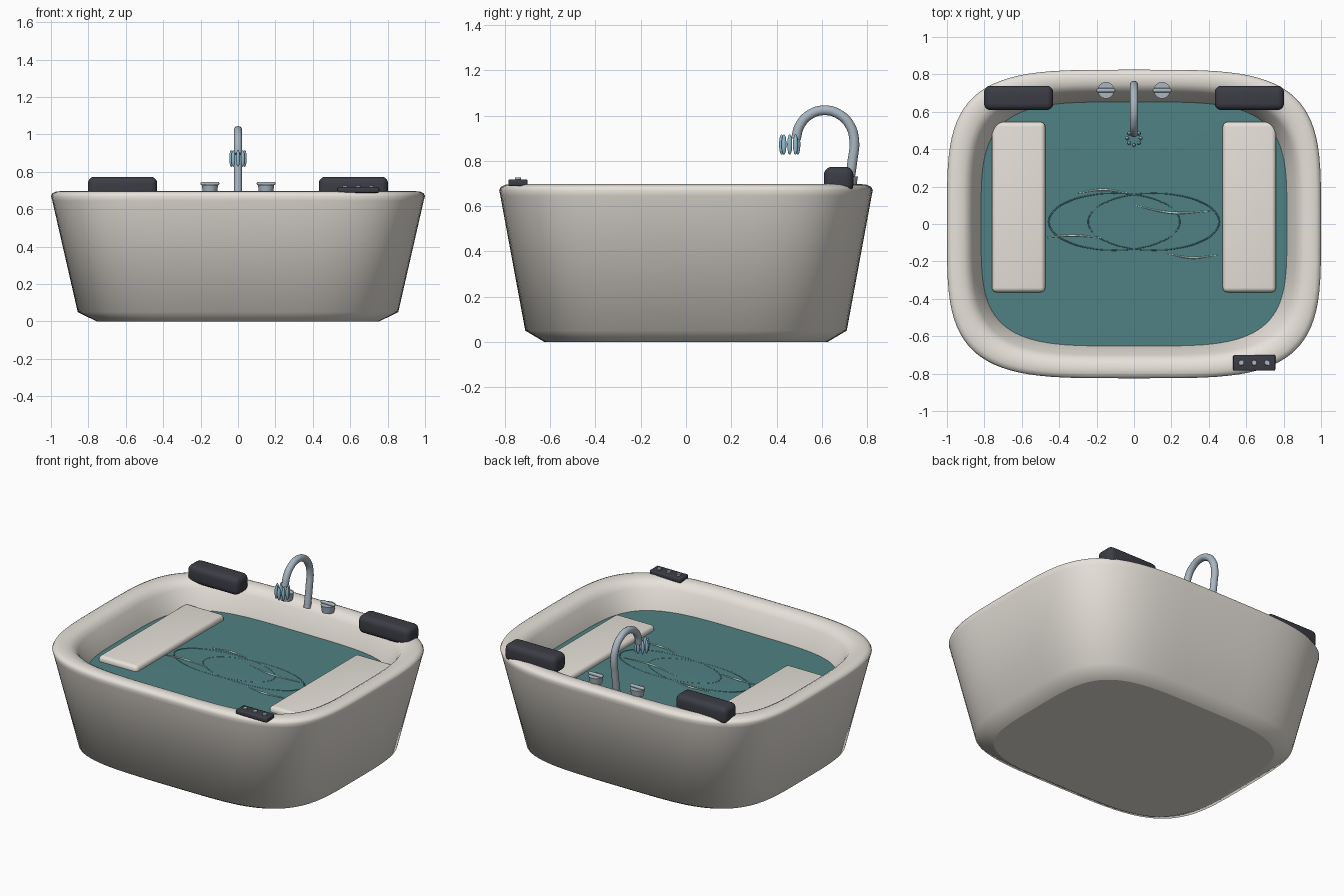
import bpy, bmesh, math
from mathutils import Vector

if "Cube" in bpy.data.objects:
    bpy.data.objects.remove(bpy.data.objects["Cube"])


def mat(name, rgb):
    m = bpy.data.materials.new(name)
    m.diffuse_color = (*rgb, 1)
    m.use_nodes = True
    m.node_tree.nodes["Principled BSDF"].inputs["Base Color"].default_value = m.diffuse_color
    return m


SHELL = mat("shell", (0.80, 0.76, 0.70))
WATER = mat("water", (0.08, 0.22, 0.23))
DARK = mat("dark", (0.045, 0.047, 0.06))
METAL = mat("metal", (0.40, 0.47, 0.53))
DROP = mat("drop", (0.30, 0.52, 0.66))
FOAM = mat("foam", (0.55, 0.82, 0.78))


def finish(obj, material, angle=40):
    obj.data.materials.clear()
    obj.data.materials.append(material)
    bpy.ops.object.select_all(action='DESELECT')
    obj.select_set(True)
    bpy.context.view_layer.objects.active = obj
    bpy.ops.object.shade_smooth_by_angle(angle=math.radians(angle))
    return obj


def from_bmesh(name, bm, material, angle=40):
    me = bpy.data.meshes.new(name)
    bm.to_mesh(me)
    bm.free()
    obj = bpy.data.objects.new(name, me)
    bpy.context.collection.objects.link(obj)
    return finish(obj, material, angle)


def loft(name, rings, material, angle, n=4.0, seg=96, cap_start=True):
    """Stack of superellipse rings, each (half x, half y, z)."""
    bm = bmesh.new()
    loops = []
    for a, b, z in rings:
        loop = []
        for i in range(seg):
            t = 2 * math.pi * i / seg
            c, s = math.cos(t), math.sin(t)
            if abs(c) < 1e-9: c = 0.0
            if abs(s) < 1e-9: s = 0.0
            loop.append(bm.verts.new((a * math.copysign(abs(c) ** (2 / n), c),
                                      b * math.copysign(abs(s) ** (2 / n), s), z)))
        loops.append(loop)
    for lo, hi in zip(loops, loops[1:]):
        for i in range(seg):
            j = (i + 1) % seg
            bm.faces.new((lo[i], lo[j], hi[j], hi[i]))
    if cap_start:
        bm.faces.new(loops[0][::-1])
    bm.faces.new(loops[-1])
    obj = from_bmesh(name, bm, material, angle)
    for p in obj.data.polygons:
        if len(p.vertices) > 4:
            p.use_smooth = False
    return obj


def box(name, loc, size, bevel, material, segments=5):
    bm = bmesh.new()
    bmesh.ops.create_cube(bm, size=1)
    bmesh.ops.scale(bm, vec=size, verts=bm.verts)
    bmesh.ops.bevel(bm, geom=bm.edges[:], offset=bevel, segments=segments,
                    profile=0.5, affect='EDGES')
    bmesh.ops.translate(bm, vec=loc, verts=bm.verts)
    return from_bmesh(name, bm, material)


def cone(name, loc, r1, r2, depth, material):
    bm = bmesh.new()
    bmesh.ops.create_cone(bm, cap_ends=True, segments=32, radius1=r1,
                          radius2=r2, depth=depth)
    bmesh.ops.translate(bm, vec=loc, verts=bm.verts)
    return from_bmesh(name, bm, material)


def tube(name, points, radius, material, cyclic=False, radii=None):
    cu = bpy.data.curves.new(name, 'CURVE')
    cu.dimensions = '3D'
    cu.bevel_depth = radius
    cu.bevel_resolution = 5
    cu.use_fill_caps = True
    sp = cu.splines.new('BEZIER')
    sp.resolution_u = 10
    sp.bezier_points.add(len(points) - 1)
    for k, (bp, p) in enumerate(zip(sp.bezier_points, points)):
        bp.co = p
        bp.handle_left_type = bp.handle_right_type = 'AUTO'
        bp.radius = radii[k] if radii else 1
    sp.use_cyclic_u = cyclic
    tmp = bpy.data.objects.new(name + "_path", cu)
    bpy.context.collection.objects.link(tmp)
    me = bpy.data.meshes.new_from_object(tmp.evaluated_get(bpy.context.evaluated_depsgraph_get()))
    bpy.data.objects.remove(tmp)
    obj = bpy.data.objects.new(name, me)
    bpy.context.collection.objects.link(obj)
    return finish(obj, material)


# Tub shell: foot, flared wall, rolled rim, inner wall and floor
loft("tub_shell", [
    (0.755, 0.625, 0), (0.857, 0.71, 0.05), (0.993, 0.82, 0.645),
    (1.0, 0.825, 0.67), (0.993, 0.818, 0.685), (0.975, 0.80, 0.694),
    (0.945, 0.775, 0.697), (0.91, 0.745, 0.692), (0.885, 0.72, 0.678),
    (0.865, 0.70, 0.65), (0.818, 0.653, 0.53), (0.72, 0.56, 0.20),
    (0.62, 0.47, 0.15)], SHELL, 55)

# Water surface, very slightly domed
loft("water", [(0.818, 0.653, 0.529), (0.55, 0.44, 0.532), (0.28, 0.22, 0.534),
               (0.05, 0.04, 0.535)], WATER, 60, cap_start=False)

# Seats, head cushions and tap knobs, mirrored left and right
for side, s in (("left", -1), ("right", 1)):
    box(f"seat_{side}", (s * 0.617, 0.09, 0.51), (0.285, 0.91, 0.11), 0.025, SHELL)
    box(f"cushion_{side}", (s * 0.617, 0.674, 0.716), (0.37, 0.13, 0.115), 0.035, DARK)
    cone(f"knob_{side}", (s * 0.15, 0.715, 0.707), 0.037, 0.044, 0.046, METAL)
    box(f"knob_bar_{side}", (s * 0.15, 0.715, 0.737), (0.10, 0.022, 0.018), 0.007, METAL, 3)

# Gooseneck faucet
path = [(0.715, 0.67), (0.735, 0.80), (0.743, 0.89), (0.722, 0.96), (0.675, 1.006),
        (0.61, 1.023), (0.545, 1.003), (0.502, 0.955), (0.485, 0.895)]
tube("faucet", [(0, y, z) for y, z in path], 0.022, METAL)

# Ring of falling drops at the spout
for i in range(8):
    a = 2 * math.pi * i / 8
    bm = bmesh.new()
    bmesh.ops.create_uvsphere(bm, u_segments=14, v_segments=10, radius=1)
    bmesh.ops.scale(bm, vec=(0.011, 0.011, 0.045), verts=bm.verts)
    bmesh.ops.translate(bm, vec=(0.036 * math.cos(a), 0.458 + 0.036 * math.sin(a), 0.872),
                        verts=bm.verts)
    from_bmesh(f"drop_{i}", bm, DROP, 60)

# Control panel with three buttons
box("control_panel", (0.643, -0.742, 0.703), (0.225, 0.085, 0.03), 0.008, DARK, 3)
for i in range(3):
    cone(f"button_{i}", (0.573 + 0.07 * i, -0.742, 0.721), 0.014, 0.013, 0.01, METAL)

# Elliptical ripples, mostly sunk into the water
for side, cx in (("left", -0.105), ("right", 0.105)):
    ring = [(cx + 0.35 * math.cos(k * math.pi / 8), 0.012 + 0.152 * math.sin(k * math.pi / 8), 0.532)
            for k in range(16)]
    tube(f"ripple_{side}", ring, 0.004, WATER, cyclic=True)

# Tapered wave highlights: start, end and sag
for i, (x0, y0, x1, y1, sag) in enumerate([
        (-0.30, 0.165, -0.03, 0.165, 0.018), (0.0, 0.10, 0.41, 0.07, -0.025),
        (-0.49, -0.075, -0.17, -0.075, 0.014), (0.18, -0.16, 0.45, -0.165, -0.018)]):
    mid = ((x0 + x1) / 2, (y0 + y1) / 2 + sag, 0.536)
    tube(f"wave_{i}", [(x0, y0, 0.534), mid, (x1, y1, 0.534)], 0.006, FOAM, radii=[0.2, 1, 0.2])
